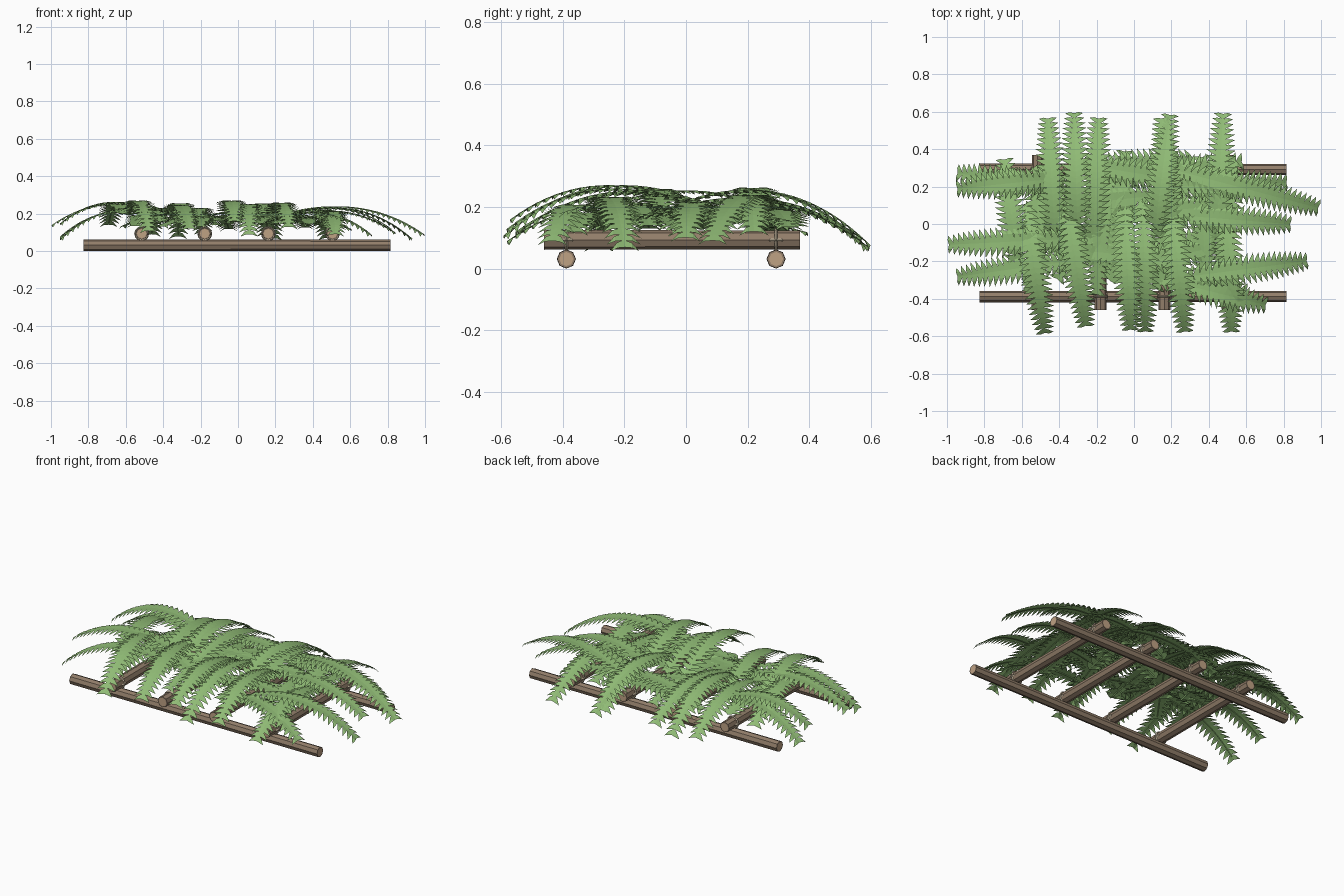
import bpy, bmesh, math, random
from mathutils import Vector

if "Cube" in bpy.data.objects:
    bpy.data.objects.remove(bpy.data.objects["Cube"])

random.seed(4)


def material(name, rgb):
    m = bpy.data.materials.new(name)
    m.diffuse_color = (*rgb, 1)
    m.use_nodes = True
    m.node_tree.nodes["Principled BSDF"].inputs["Base Color"].default_value = m.diffuse_color
    return m


BARK = material("bark", (0.29, 0.21, 0.145))
CUT = material("cut_wood", (0.52, 0.36, 0.23))
ROPE = material("rope", (0.55, 0.47, 0.34))
LEAF = material("leaf", (0.28, 0.50, 0.18))


def pole(name, a, b, r):
    """Eight-sided log with pale cut ends."""
    a, b = Vector(a), Vector(b)
    bm = bmesh.new()
    bmesh.ops.create_cone(bm, cap_ends=True, segments=8, radius1=r, radius2=r * 0.96,
                          depth=(b - a).length)
    caps = [f for f in bm.faces if len(f.verts) == 8]
    bmesh.ops.inset_individual(bm, faces=caps, thickness=r * 0.22)
    for f in caps:
        f.material_index = 1
    me = bpy.data.meshes.new(name)
    bm.to_mesh(me)
    bm.free()
    me.materials.append(BARK)
    me.materials.append(CUT)
    ob = bpy.data.objects.new(name, me)
    ob.location = (a + b) / 2
    ob.rotation_euler = (b - a).to_track_quat('Z', 'Y').to_euler()
    bpy.context.collection.objects.link(ob)


def rope(name, loc, rot):
    bpy.ops.mesh.primitive_torus_add(location=loc, rotation=rot, major_segments=12,
                                     minor_segments=4, major_radius=0.035, minor_radius=0.005)
    ob = bpy.context.object
    ob.name = name
    ob.data.materials.append(ROPE)


# Two ground rails, four cross poles and their lashings
RAILS = (-0.388, 0.292)
for y in RAILS:
    pole("ground_rail", (-0.825, y, 0.031), (0.815, y, 0.031), 0.031)
for x in (-0.515, -0.178, 0.162, 0.505):
    pole("cross_pole", (x, -0.46, 0.093), (x, 0.37, 0.093), 0.032)
    for y in RAILS:
        rope("lashing_loop", (x, y, 0.093), (math.pi / 2, 0, 0))
        rope("lashing_band", (x, y, 0.092), (0, 0, 0))


def frond(base, tip, z0, zc, z1, lean=0.5):
    """Arched rib carrying pairs of broad-based, forward-swept leaflets."""
    p0, p2 = Vector((*base, z0)), Vector((*tip, z1))
    p1 = p0.lerp(p2, lean)
    p1.z = zc
    flat = Vector((p2.x - p0.x, p2.y - p0.y, 0)).normalized()
    side = Vector((-flat.y, flat.x, 0))
    at = lambda t: p0 * (1 - t) ** 2 + p1 * 2 * t * (1 - t) + p2 * t * t
    n = max(12, round((p2 - p0).length / 0.031))
    bm = bmesh.new()
    rings = []
    for i in range(n + 1):
        t = i / n
        c = at(t)
        d = (at(t + 0.02) - at(t - 0.02)).normalized()
        up = d.cross(side)
        # slim three-sided rib
        w = 0.004 * (1 - 0.5 * t)
        rings.append([bm.verts.new(c + v) for v in (side * w, -up * w, -side * w)])
        # leaflet pair
        half = 0.048 + 0.036 * math.sin(math.pi * min(1, 0.1 + t * 0.9)) ** 0.8
        for s in (1, -1):
            a = bm.verts.new(c - d * 0.021)
            b = bm.verts.new(c + d * 0.017)
            m = bm.verts.new(c + side * s * half * 0.5 + d * 0.023 + up * 0.002)
            k = bm.verts.new(c + side * s * half * 0.5 - d * 0.004 + up * 0.002)
            g = bm.verts.new(c + side * s * half + d * 0.026 - up * 0.010)
            for loop in ((a, k, m, b), (k, g, m)):
                f = bm.faces.new(loop)
                f.normal_update()
                if f.normal.dot(up) < 0:
                    f.normal_flip()
    for r, q in zip(rings, rings[1:]):
        for k in range(3):
            m = (k + 1) % 3
            bm.faces.new((r[k], r[m], q[m], q[k]))
    me = bpy.data.meshes.new("fern_frond")
    bm.to_mesh(me)
    bm.free()
    me.materials.append(LEAF)
    bpy.context.collection.objects.link(bpy.data.objects.new("fern_frond", me))


# Outer fronds: base x, base y, tip x, tip y, arch height, tip height
OUTER = [
    (-.42, -.12, -.46, .55, .32, .10), (-.30, -.12, -.32, .58, .38, .09),
    (-.22, -.10, -.19, .55, .31, .11), (.10, -.12, .19, .57, .38, .08),
    (.20, -.12, .15, .55, .31, .10), (.44, -.08, .475, .575, .30, .08),
    (-.62, -.25, -.69, .33, .32, .15),
    (-.58, .08, -.48, -.57, .37, .12), (-.36, .10, -.26, -.53, .32, .13),
    (-.05, .10, -.02, -.55, .37, .17), (.05, .10, .06, -.56, .35, .10),
    (.20, .10, .27, -.56, .36, .14), (.50, .08, .52, -.56, .29, .10),
    (-.35, .18, -.93, .27, .30, .09), (-.35, .25, -.93, .19, .36, .16),
    (-.35, -.08, -.975, -.11, .33, .15), (-.35, -.20, -.93, -.28, .30, .08),
    (.25, .28, .97, .09, .31, .10), (.30, -.28, .91, -.20, .30, .08),
    (.20, .05, .82, 0, .29, .11), (.20, .20, .80, .22, .31, .13),
    (.25, -.32, .69, -.43, .25, .10),
]
for bx, by, tx, ty, zc, z1 in OUTER:
    frond((bx, by), (tx, ty), random.uniform(.15, .21), zc, z1, .56)

# Inner fronds filling the bed
INNER = [
    (-.30, .32, .35, .22), (.00, .24, .56, .33), (.10, -.18, -.50, -.12),
    (-.10, .05, .52, .10), (.10, .15, -.55, .08), (-.15, -.25, .45, -.12),
    (-.50, .30, -.55, -.34), (.38, -.32, .36, .34), (-.10, -.30, -.05, .37),
    (.00, .30, -.40, -.28), (.28, .30, .12, -.33), (.30, .34, -.30, .30),
    (.52, .33, .48, -.30), (-.15, .30, -.20, -.36), (-.05, -.22, .50, -.02),
    (-.10, -.20, -.60, -.02), (.10, -.28, .58, -.36),
]
for bx, by, tx, ty in INNER:
    frond((bx, by), (tx, ty), random.uniform(.13, .17),
          random.uniform(.21, .27), random.uniform(.12, .15))
